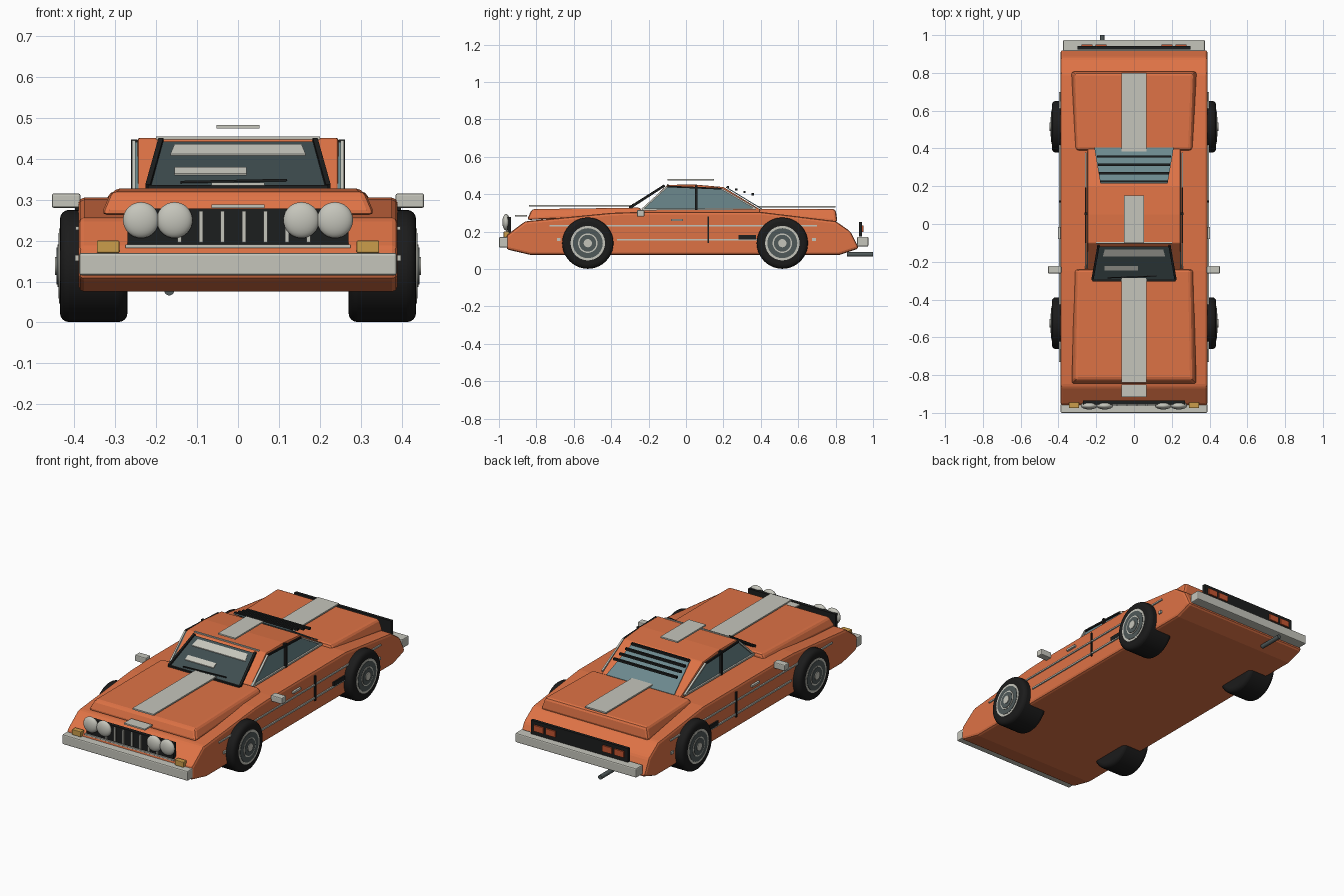
import bpy, bmesh, math
from mathutils import Vector

if "Cube" in bpy.data.objects:
    bpy.data.objects.remove(bpy.data.objects["Cube"], do_unlink=True)


def material(name, r, g, b):
    m = bpy.data.materials.new(name)
    m.use_nodes = True
    m.diffuse_color = (r, g, b, 1)
    m.node_tree.nodes["Principled BSDF"].inputs["Base Color"].default_value = (r, g, b, 1)
    return m


ORANGE = material("orange paint", .73, .17, .06)
SILVER = material("light grey trim", .56, .56, .5)
BLACK = material("black trim", .012, .013, .013)
RUBBER = material("tyre rubber", .011, .011, .011)
GLASS = material("blue grey glass", .15, .25, .27)
SMOKED = material("smoked glass", .05, .075, .08)
STEEL = material("dark steel", .08, .1, .1)
AMBER = material("amber lamp", .6, .34, .07)
RED = material("red orange lamp", .56, .09, .03)


def finish(name, bm, mat, bevel=0, smooth=False, segments=2):
    bmesh.ops.recalc_face_normals(bm, faces=bm.faces)
    me = bpy.data.meshes.new(name)
    bm.to_mesh(me)
    bm.free()
    me.materials.append(mat)
    ob = bpy.data.objects.new(name, me)
    bpy.context.collection.objects.link(ob)
    if bevel:
        mod = ob.modifiers.new("Bevel", "BEVEL")
        mod.width, mod.segments, mod.limit_method = bevel, segments, "ANGLE"
        mod.angle_limit = math.radians(25)
    if smooth:
        bpy.ops.object.select_all(action="DESELECT")
        bpy.context.view_layer.objects.active = ob
        ob.select_set(True)
        bpy.ops.object.shade_smooth_by_angle(angle=math.radians(35))
    return ob


def loft(name, points, mat, bevel=0, cx=0):
    """Side profile of (y, z, half width) points, spanned across x."""
    bm = bmesh.new()
    right, left = ([bm.verts.new((cx + s * w, y, z)) for y, z, w in points] for s in (-1, 1))
    bm.faces.new(right)
    bm.faces.new(left)
    for i in range(len(points)):
        j = (i + 1) % len(points)
        bm.faces.new((right[i], right[j], left[j], left[i]))
    return finish(name, bm, mat, bevel)


def slab(name, a, b, wa, wb, mat, t=.006, cx=0):
    """Thin sloping plate from a to b, each (y, z), with its own half widths."""
    return loft(name, [(*a, wa), (*b, wb), (b[0], b[1] - t, wb), (a[0], a[1] - t, wa)], mat, cx=cx)


def box(name, x, y, z, mat, bevel=0):
    bm = bmesh.new()
    bmesh.ops.create_cube(bm, size=1)
    for v in bm.verts:
        v.co = [lo + (c + .5) * (hi - lo) for c, (lo, hi) in zip(v.co, (x, y, z))]
    return finish(name, bm, mat, bevel)


def beam(name, a, b, size, mat):
    a, b = Vector(a), Vector(b)
    bm = bmesh.new()
    bmesh.ops.create_cube(bm, size=1)
    bmesh.ops.scale(bm, vec=(size, size, (b - a).length), verts=bm.verts)
    ob = finish(name, bm, mat)
    ob.location = (a + b) / 2
    ob.rotation_euler = (b - a).to_track_quat("Z", "Y").to_euler()
    return ob


def disc(name, x, y, z, radius, mat, axis="X", bevel=0):
    """Cylinder; the range given along the axis sets its length."""
    lo, hi = sorted(x if axis == "X" else y)
    bm = bmesh.new()
    bmesh.ops.create_cone(bm, cap_ends=True, segments=40, radius1=radius, radius2=radius, depth=hi - lo)
    ob = finish(name, bm, mat, bevel, True, 4)
    mid = (lo + hi) / 2
    ob.location = (mid, y, z) if axis == "X" else (x, mid, z)
    ob.rotation_euler = (0, math.pi / 2, 0) if axis == "X" else (math.pi / 2, 0, 0)
    return ob


def span(s, lo, hi):
    return (lo, hi) if s > 0 else (-hi, -lo)


# Body shell, bonnet, boot lid and cabin
shell = [(-.83, .075), (-.96, .105), (-.96, .18), (-.86, .255), (-.4, .3), (-.25, .305),
         (.4, .305), (.8, .256), (.88, .2), (.925, .11), (.82, .075)]
loft("body", [(y, z, .39) for y, z in shell], ORANGE, .014)
loft("bonnet", [(-.85, .262, .335), (-.24, .29, .32), (-.24, .328, .3), (-.825, .32, .31)], ORANGE, .014)
loft("boot_lid", [(.39, .29, .315), (.81, .25, .335), (.8, .32, .315), (.39, .322, .3)], ORANGE, .014)
roofline = [(-.255, .3), (-.1, .45), (.05, .451), (.2, .438), (.41, .31), (.41, .3)]
loft("cabin", [(y, z, .245) for y, z in roofline], ORANGE, .008)

# Racing stripes
box("bonnet_stripe", (-.065, .065), (-.84, -.285), (.334, .342), SILVER)
box("nose_stripe", (-.065, .065), (-.915, -.85), (.28, .288), SILVER)
box("roof_stripe", (-.053, .053), (-.1, .15), (.474, .482), SILVER)
box("boot_stripe", (-.065, .065), (.385, .8), (.329, .337), SILVER)

# Windscreen with frame, sun strip and reflection
slab("windscreen", (-.295, .328), (-.12, .442), .218, .19, SMOKED)
slab("sun_strip", (-.172, .412), (-.136, .436), .165, .155, SILVER, .005)
slab("reflection", (-.246, .364), (-.222, .38), .088, .088, SILVER, .005, -.067)
beam("windscreen_top_trim", (-.2, -.098, .45), (.2, -.098, .45), .008, SILVER)
beam("windscreen_base_frame", (-.22, -.298, .33), (.22, -.298, .33), .012, BLACK)
beam("wiper", (-.14, -.285, .343), (.12, -.275, .348), .006, BLACK)

# Rear window with louvres
slab("rear_window", (.215, .44), (.405, .324), .178, .21, GLASS)
for i in range(4):
    y = .225 + .044 * i
    w = .178 + .006 * i
    beam("louvre", (-w, y, .438 - .013 * i), (w, y, .438 - .013 * i), .012, BLACK)

# Side windows
window = [(-.235, .318), (-.1, .441), (.19, .429), (.375, .322)]
loft("side_windows", [(y, z, .25) for y, z in window], GLASS)

for s in (-1, 1):
    beam("windscreen_pillar", (s * .22, -.295, .332), (s * .188, -.115, .446), .012, BLACK)
    for i, (a, b) in enumerate(zip(window, window[1:] + window[:1])):
        beam("window_trim", (s * .255, *a), (s * .255, *b), .009, SILVER if i != 1 else BLACK)
    box("door_pillar", span(s, .245, .262), (.048, .062), (.315, .447), BLACK)

    # Door details and side mouldings
    box("mirror", span(s, .385, .455), (-.262, -.222), (.28, .315), SILVER, .005)
    box("upper_moulding", span(s, .388, .397), (-.73, .7), (.226, .234), SILVER)
    box("lower_moulding", span(s, .388, .397), (-.37, .4), (.152, .161), SILVER)
    box("door_handle", span(s, .388, .402), (-.08, -.015), (.256, .267), SILVER)
    box("door_seam", span(s, .388, .398), (.114, .124), (.14, .28), BLACK)
    box("side_vent", span(s, .388, .398), (.28, .375), (.158, .182), BLACK)
    for y in (-.68, .685):
        box("side_marker", span(s, .388, .398), (y - .01, y + .01), (.15, .165), SILVER)

    # Wheels
    for y in (-.525, .515):
        disc("tyre", span(s, .27, .435), y, .138, .137, RUBBER, bevel=.022)
        for name, r, out, mat in (("rim_ring", .092, .437, SILVER), ("rim_face", .08, .439, STEEL),
                                  ("inner_ring", .052, .441, SILVER), ("inner_face", .045, .443, STEEL),
                                  ("hub_cap", .022, .447, SILVER)):
            disc(name, span(s, .42, out), y, .138, r, mat)

    # Headlamps, indicators and tail lamps
    for x in (.155, .237):
        bm = bmesh.new()
        bmesh.ops.create_uvsphere(bm, u_segments=32, v_segments=16, radius=.044)
        bmesh.ops.scale(bm, vec=(1, .45, 1), verts=bm.verts)
        finish("headlamp", bm, SILVER, smooth=True).location = (s * x, -.962, .25)
    box("indicator", span(s, .29, .345), (-.975, -.945), (.17, .2), AMBER, .003)
    for x in (.146, .22):
        box("tail_lamp", span(s, x, x + .058), (.93, .95), (.198, .232), RED)

# Grille
box("grille", (-.27, .27), (-.955, -.935), (.18, .278), BLACK)
for i in range(7):
    x = -.143 + .0525 * i
    box("grille_bar", (x - .005, x + .005), (-.963, -.95), (.195, .272), SILVER)
box("grille_lower_trim", (-.275, .275), (-.963, -.945), (.182, .19), SILVER)

# Bumpers, tail panel and exhaust
box("front_bumper", (-.388, .388), (-1, -.95), (.115, .17), SILVER, .006)
box("rear_bumper", (-.375, .375), (.915, .975), (.12, .172), SILVER, .006)
box("tail_panel", (-.3, .3), (.925, .942), (.175, .252), BLACK)
disc("exhaust", -.168, (.86, 1), .078, .012, STEEL, "Y")
